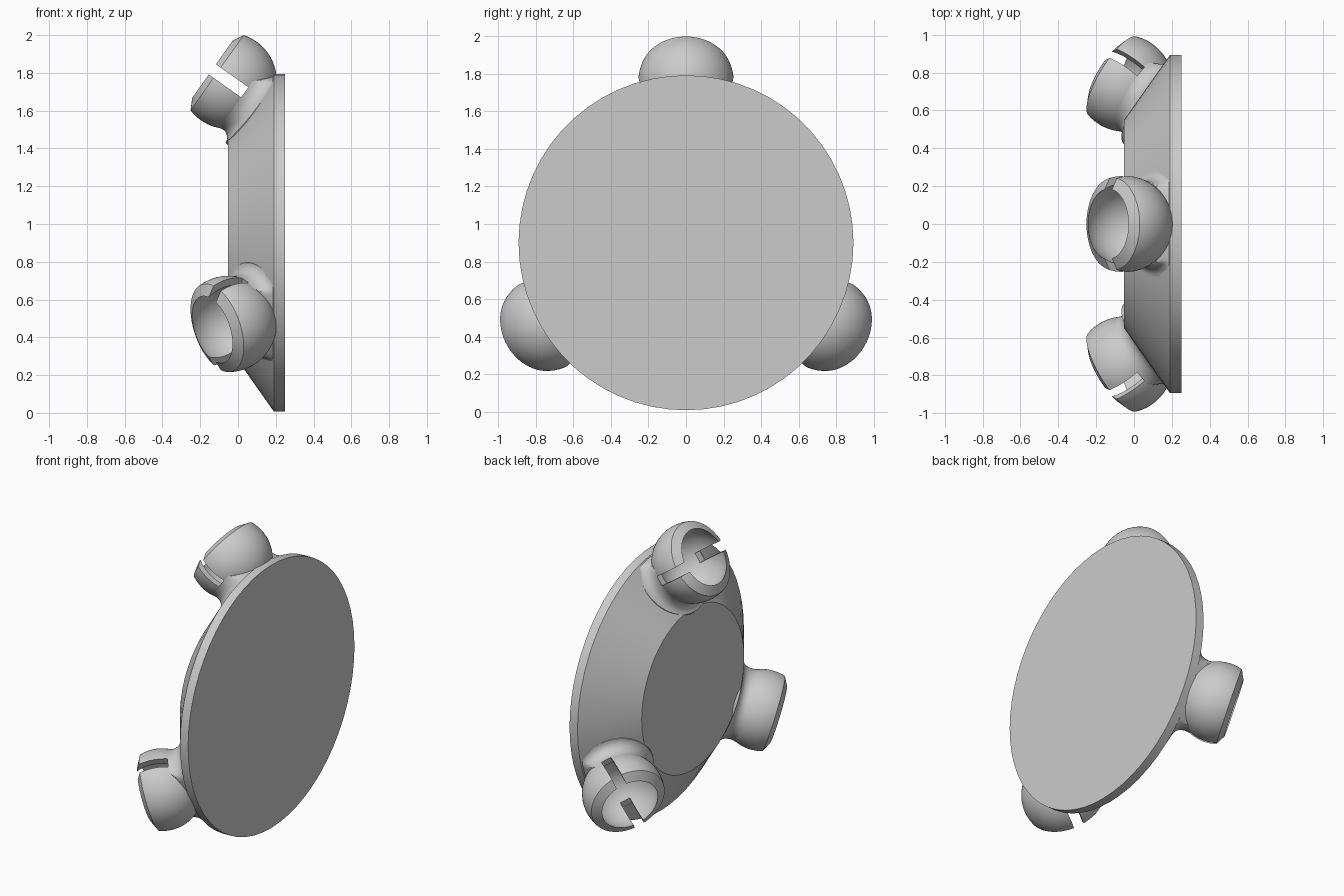
import bpy, bmesh, math
from mathutils import Matrix, Vector

cube = bpy.data.objects.get("Cube")
if cube:
    bpy.data.objects.remove(cube, do_unlink=True)

grey = bpy.data.materials.new("plain_grey")
grey.use_nodes = True
grey.diffuse_color = (0.6, 0.6, 0.6, 1)
grey.node_tree.nodes["Principled BSDF"].inputs["Base Color"].default_value = (0.6, 0.6, 0.6, 1)

DISC_Z, DISC_R = 0.9, 0.893
BALL_R, CAVITY_R = 0.255, 0.213
SURFACE = -0.176      # height of the sloped plate below the ball centre
FILLET = 0.05


def make_object(name, bm):
    bmesh.ops.recalc_face_normals(bm, faces=bm.faces)
    mesh = bpy.data.meshes.new(name)
    bm.to_mesh(mesh)
    bm.free()
    mesh.materials.append(grey)
    obj = bpy.data.objects.new(name, mesh)
    bpy.context.collection.objects.link(obj)
    return obj


def revolve(profile, steps):
    """Spin (radius, height) points about the z axis."""
    bm = bmesh.new()
    verts = [bm.verts.new((r, 0, h)) for r, h in profile]
    edges = [bm.edges.new(pair) for pair in zip(verts, verts[1:])]
    bmesh.ops.spin(bm, geom=verts + edges, cent=(0, 0, 0), axis=(0, 0, 1),
                   angle=math.tau, steps=steps, use_merge=False)
    bmesh.ops.remove_doubles(bm, verts=bm.verts, dist=0.0002)
    return bm


def arc(cx, cy, r, start, end, n):
    return [(cx + r * math.cos(start + (end - start) * i / n),
             cy + r * math.sin(start + (end - start) * i / n)) for i in range(n + 1)]


def activate(obj):
    bpy.ops.object.select_all(action='DESELECT')
    obj.select_set(True)
    bpy.context.view_layer.objects.active = obj


def cut(obj, bm):
    """Subtract a helper solid and discard it."""
    cutter = make_object("cutter", bm)
    cutter.hide_render = True
    mod = obj.modifiers.new("cut", 'BOOLEAN')
    mod.operation, mod.solver, mod.object = 'DIFFERENCE', 'EXACT', cutter
    activate(obj)
    bpy.ops.object.modifier_apply(modifier=mod.name)
    bpy.data.objects.remove(cutter, do_unlink=True)


def smooth(obj):
    activate(obj)
    bpy.ops.object.shade_smooth_by_angle(angle=math.radians(28))


# Plate: round disc with a truncated cone, its axis along x
plate_bm = revolve([(0, 0.25), (DISC_R, 0.25), (DISC_R, 0.19), (0.55, -0.052), (0, -0.052)], 60)
turn = Matrix.Translation((0, 0, DISC_Z)) @ Matrix.Rotation(math.pi / 2, 4, 'Y')
bmesh.ops.transform(plate_bm, matrix=turn, verts=plate_bm.verts)
plate = make_object("mounting_plate", plate_bm)

# Ball socket section: outer ball, sloping rim, inner cavity
rim_outer = math.atan2(0.074, 0.244)
rim_inner = math.atan2(0.105, 0.185)
socket_profile = (arc(0, 0, BALL_R, -math.pi / 2, rim_outer, 24)
                  + arc(0, 0, CAVITY_R, rim_inner, -math.pi / 2, 24))

# Collar section: concave fillet tangent to the ball and to the plate
fillet_h = SURFACE + FILLET
fillet_r = math.sqrt((BALL_R + FILLET) ** 2 - fillet_h ** 2)
collar_profile = arc(fillet_r, fillet_h, FILLET, math.pi - math.atan2(fillet_h, fillet_r) * -1,
                     math.pi * 1.5, 8)
collar_profile.append((fillet_r + 0.005, SURFACE - 0.03))

tilt = math.atan2(0.34, 0.24)
U = Vector((math.cos(tilt), 0, math.sin(tilt)))
N = Vector((-math.sin(tilt), 0, math.cos(tilt)))
frame = Matrix((U, (0, 1, 0), N)).transposed().to_4x4()
seat = Matrix.Translation((-0.05, 0, 0.858)) @ frame

for name, degrees in (("top", 0), ("front", 120), ("rear", 240)):
    spin = Matrix.Translation((0, 0, DISC_Z)) @ Matrix.Rotation(math.radians(degrees), 4, 'X')
    place = spin @ seat

    # Hollow socket with one slot across it
    bm = revolve(socket_profile, 64)
    bmesh.ops.transform(bm, matrix=place, verts=bm.verts)
    socket = make_object("socket_" + name, bm)
    bm = bmesh.new()
    slot = place @ Matrix.Translation((0, 0, 0.09)) @ Matrix.Diagonal((0.066, 0.7, 0.4, 1))
    bmesh.ops.create_cube(bm, size=1, matrix=slot)
    cut(socket, bm)
    smooth(socket)

    # Room for the cavity inside the plate
    bm = bmesh.new()
    bmesh.ops.create_uvsphere(bm, u_segments=48, v_segments=24, radius=CAVITY_R + 0.01,
                              matrix=place)
    cut(plate, bm)

    # Collar follows the curved cone and stays inside the disc edge
    bm = revolve(collar_profile, 64)
    for v in bm.verts:
        low = min(1, max(0, (fillet_h - v.co.z) / FILLET + 0.4))
        v.co.z -= 0.375 * v.co.y ** 2 * low
        p = seat @ v.co
        reach = math.hypot(p.y, p.z)
        if reach > DISC_R - 0.008:
            p.yz = p.yz * ((DISC_R - 0.008) / reach)
        p.x = min(p.x, 0.235)
        v.co = spin @ p
    smooth(make_object("collar_" + name, bm))

smooth(plate)
